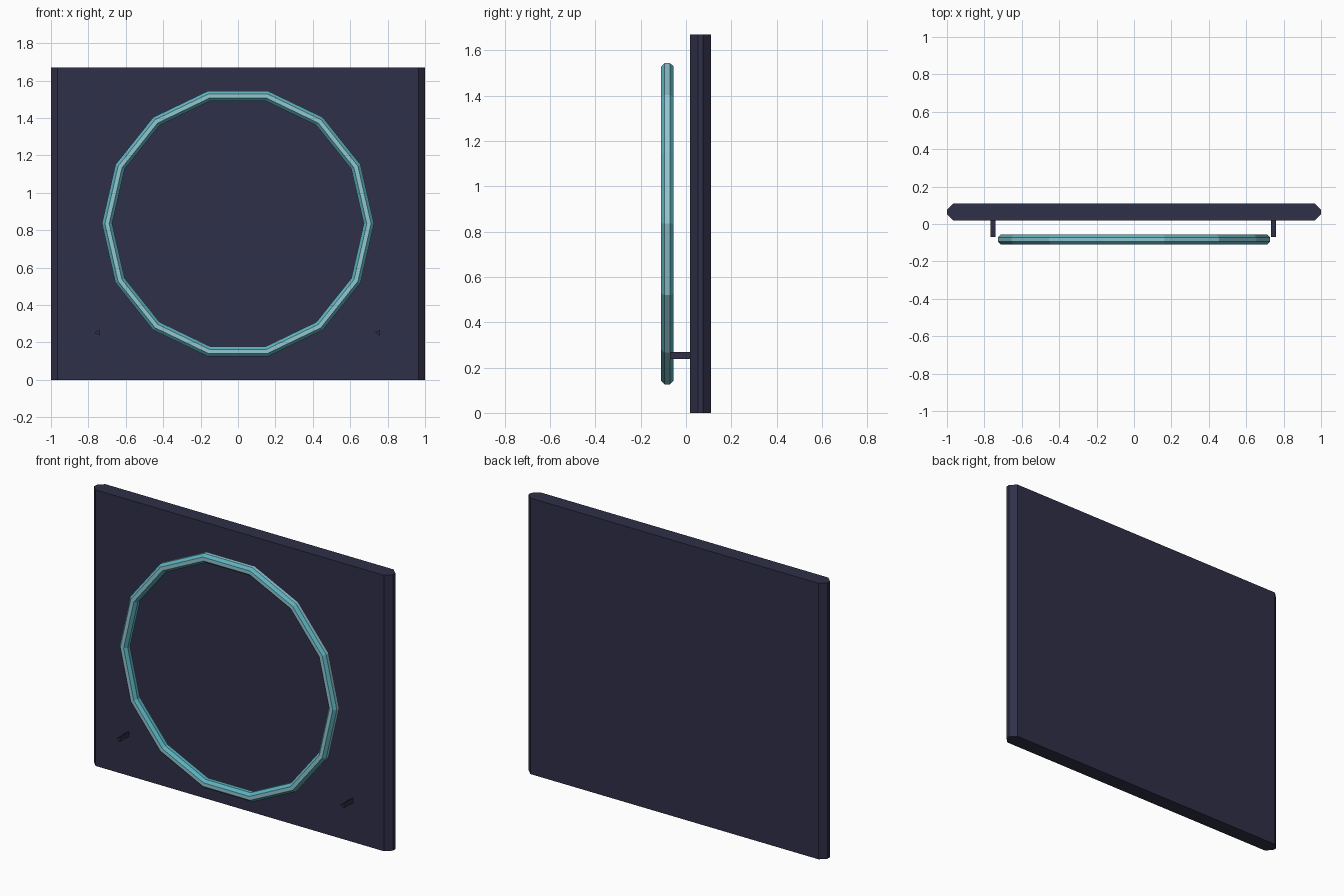
import bpy, bmesh, math

if "Cube" in bpy.data.objects:
    bpy.data.objects.remove(bpy.data.objects["Cube"])


def material(name, rgb):
    m = bpy.data.materials.new(name)
    m.diffuse_color = (*rgb, 1)
    m.use_nodes = True
    m.node_tree.nodes["Principled BSDF"].inputs["Base Color"].default_value = m.diffuse_color
    return m


dark = material("dark_navy", (0.029, 0.029, 0.065))
teal = material("teal_glow", (0.105, 0.45, 0.52))
pale = material("pale_teal", (0.29, 0.57, 0.64))


def finish(name, bm, mats):
    bmesh.ops.recalc_face_normals(bm, faces=bm.faces)
    me = bpy.data.meshes.new(name)
    bm.to_mesh(me)
    bm.free()
    for m in mats:
        me.materials.append(m)
    ob = bpy.data.objects.new(name, me)
    bpy.context.collection.objects.link(ob)
    return ob


def prism(name, outline, offset):
    """Extrude a closed outline of 3D points along an offset."""
    bm = bmesh.new()
    face = bm.faces.new([bm.verts.new(p) for p in outline])
    out = bmesh.ops.extrude_face_region(bm, geom=[face])
    moved = [v for v in out["geom"] if isinstance(v, bmesh.types.BMVert)]
    bmesh.ops.translate(bm, verts=moved, vec=offset)
    # the starting face is kept by the extrusion and closes the prism
    return finish(name, bm, [dark])


# Back panel with chamfered left and right edges
half = [(0.965, 0.018), (1.0, 0.052), (1.0, 0.076), (0.965, 0.11)]
outline = half + [(-x, y) for x, y in reversed(half)]
prism("back_panel", [(x, y, 0) for x, y in outline], (0, 0, 1.67))

# Three-sided pegs near the lower corners
for name, cx in (("left_peg", -0.75), ("right_peg", 0.75)):
    pts = [(cx + 0.017 * math.cos(a), -0.07, 0.253 + 0.017 * math.sin(a))
           for a in (math.pi + i * math.tau / 3 for i in range(3))]
    prism(name, pts, (0, 0.095, 0))

# Fourteen-sided light ring with an octagonal tube section
SIDES, SECTION = 14, 8
R, r, CY, CZ = 0.7, 0.0275 / math.cos(math.pi / 8), -0.0825, 0.835
bm = bmesh.new()
rings = []
for i in range(SIDES):
    a = math.tau * i / SIDES
    ring = []
    for j in range(SECTION):
        b = math.tau * (j + 0.5) / SECTION
        d = R + r * math.cos(b)
        ring.append(bm.verts.new((d * math.cos(a), CY + r * math.sin(b), CZ + d * math.sin(a))))
    rings.append(ring)
for i in range(SIDES):
    p, q = rings[i], rings[(i + 1) % SIDES]
    for j in range(SECTION):
        k = (j + 1) % SECTION
        f = bm.faces.new((p[j], p[k], q[k], q[j]))
        # front (j = 5) and outer (j = 7) strips are paler
        f.material_index = 1 if j in (5, 7) else 0
finish("light_ring", bm, [teal, pale])
